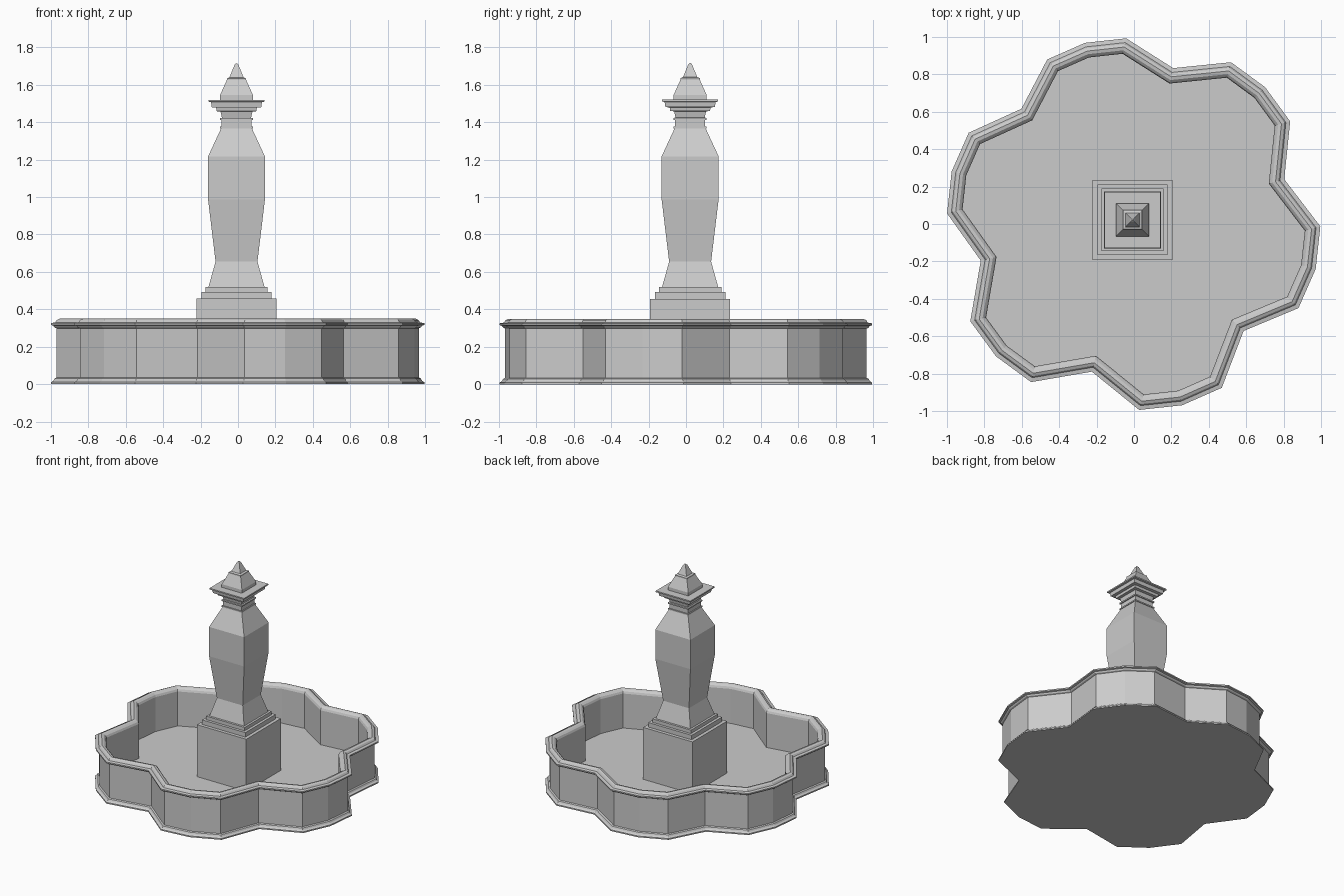
import bpy
import bmesh
from math import cos, sin, radians
from mathutils import Vector

cube = bpy.data.objects.get("Cube")
if cube:
    bpy.data.objects.remove(cube, do_unlink=True)

CENTRE = Vector((-0.008, 0.022))
FLOOR_Z = 0.05


def loft(name, rings, cap_start=True, cap_end=True):
    """Skin a stack of (outline, height) rings into one object."""
    bm = bmesh.new()
    loops = [[bm.verts.new((p.x, p.y, z)) for p in outline] for outline, z in rings]
    for low, high in zip(loops, loops[1:]):
        n = len(low)
        for i in range(n):
            j = (i + 1) % n
            bm.faces.new((low[i], low[j], high[j], high[i]))
    if cap_start:
        bm.faces.new(loops[0][::-1])
    if cap_end:
        bm.faces.new(loops[-1])
    bm.normal_update()
    mesh = bpy.data.meshes.new(name)
    bm.to_mesh(mesh)
    bm.free()
    obj = bpy.data.objects.new(name, mesh)
    bpy.context.collection.objects.link(obj)
    return obj


def polar(radius, degrees):
    a = radians(degrees)
    return CENTRE + Vector((cos(a), sin(a))) * radius


def inset(outline, d):
    """Move every edge of a counter-clockwise outline inward by d."""
    result = []
    n = len(outline)
    for i, p in enumerate(outline):
        e1 = (p - outline[i - 1]).normalized()
        e2 = (outline[(i + 1) % n] - p).normalized()
        n1, n2 = Vector((-e1.y, e1.x)), Vector((-e2.y, e2.x))
        result.append(p + (n1 + n2) * d / (1 + n1.dot(n2)))
    return result


def square(half):
    return [CENTRE + Vector((sx, sy)) * half
            for sx, sy in ((-1, -1), (1, -1), (1, 1), (-1, 1))]


def square_stack(name, profile):
    return loft(name, [(square(half), z) for half, z in profile])


# Six-lobed basin outline: three points per lobe, then a notch
lobe_radii = (1.003, 0.98, 1.001, 1.032, 1.026, 1.014)
outline = []
for k, r in enumerate(lobe_radii):
    mid = 45 + 60 * k
    outline += [polar(r * 0.991, mid - 13), polar(r, mid),
                polar(r * 0.991, mid + 13), polar(0.84, mid + 30)]

# Basin: foot moulding, wall, rim moulding, inner wall, floor
basin_section = [
    (0, 0), (0, 0.01), (0.012, 0.018), (0.018, 0.03), (0.028, 0.035),
    (0.028, 0.298), (0.018, 0.303), (0.012, 0.312), (0, 0.316), (0, 0.326),
    (0.022, 0.33), (0.03, 0.343), (0.045, 0.35), (0.062, 0.346),
    (0.074, 0.335), (0.08, 0.32), (0.08, FLOOR_Z)]
loft("basin", [(inset(outline, d), z) for d, z in basin_section])

# Stepped pedestal
square_stack("pedestal", [
    (0.214, FLOOR_Z), (0.214, 0.457), (0.188, 0.457), (0.188, 0.492),
    (0.167, 0.492), (0.167, 0.519)])

# Waisted shaft
square_stack("shaft", [
    (0.15, 0.519), (0.112, 0.655), (0.152, 0.987), (0.152, 1.217),
    (0.083, 1.366)])

# Banded neck and spreading capital
square_stack("capital", [
    (0.088, 1.366), (0.088, 1.376), (0.08, 1.376), (0.08, 1.412),
    (0.088, 1.412), (0.088, 1.422), (0.078, 1.424), (0.085, 1.457),
    (0.106, 1.459), (0.109, 1.478), (0.132, 1.48), (0.136, 1.507),
    (0.15, 1.51), (0.15, 1.52)])

# Pointed finial
square_stack("finial", [
    (0.088, 1.52), (0.088, 1.545), (0.052, 1.625), (0.052, 1.634),
    (0.038, 1.64), (0.01, 1.708), (0.004, 1.714)])
